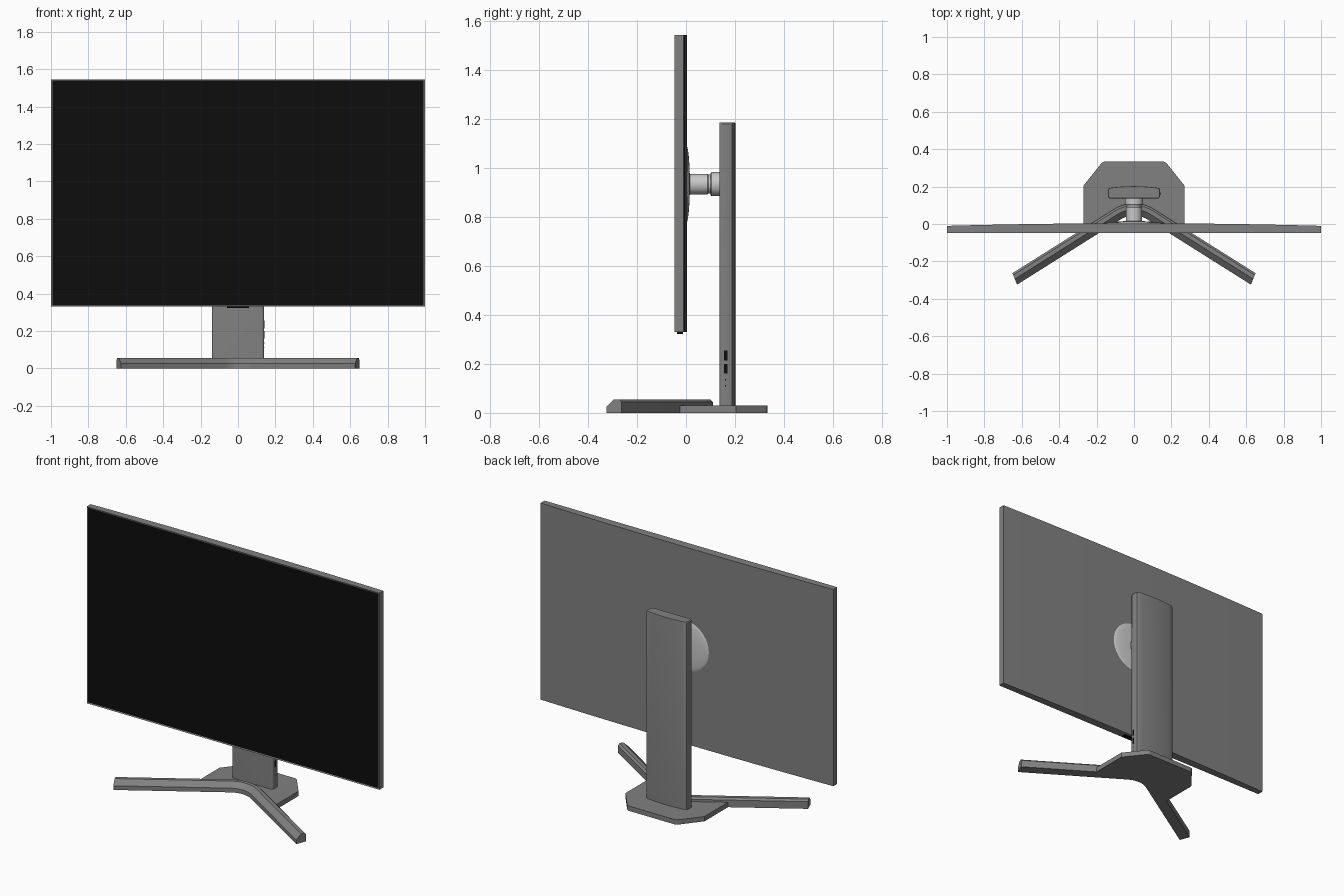
import bpy, bmesh, math
from mathutils import Vector

if "Cube" in bpy.data.objects:
    bpy.data.objects.remove(bpy.data.objects["Cube"])


def material(name, v):
    m = bpy.data.materials.new(name)
    m.diffuse_color = (v, v, v, 1)
    m.use_nodes = True
    m.node_tree.nodes["Principled BSDF"].inputs["Base Color"].default_value = m.diffuse_color
    return m


GREY = material("body grey", 0.22)
LIGHT = material("light grey", 0.58)
BLACK = material("black", 0.004)


def finish(name, bm, mat, smooth=None):
    bmesh.ops.recalc_face_normals(bm, faces=bm.faces)
    me = bpy.data.meshes.new(name)
    bm.to_mesh(me)
    bm.free()
    ob = bpy.data.objects.new(name, me)
    bpy.context.collection.objects.link(ob)
    me.materials.append(mat)
    if smooth:
        bpy.ops.object.select_all(action='DESELECT')
        ob.select_set(True)
        bpy.context.view_layer.objects.active = ob
        bpy.ops.object.shade_smooth_by_angle(angle=math.radians(smooth))
    return ob


def loft(name, rings, mat, smooth=None):
    """Skin a row of closed rings and cap both ends."""
    bm = bmesh.new()
    vs = [[bm.verts.new(p) for p in r] for r in rings]
    n = len(rings[0])
    for a, b in zip(vs, vs[1:]):
        for i in range(n):
            j = (i + 1) % n
            bm.faces.new((a[i], a[j], b[j], b[i]))
    bm.faces.new(vs[0])
    bm.faces.new(vs[-1])
    return finish(name, bm, mat, smooth)


def extrude(name, outline, z0, z1, mat, smooth=None):
    return loft(name, [[(x, y, z) for x, y in outline] for z in (z0, z1)], mat, smooth)


def mirrored(half):
    """Complete a right-hand outline with its left-hand mirror image."""
    return half + [(-x, y) for x, y in reversed(half) if abs(x) > 1e-6]


def box(name, x0, x1, y0, y1, z0, z1, mat):
    return extrude(name, [(x0, y0), (x1, y0), (x1, y1), (x0, y1)], z0, z1, mat)


def lathe(name, profile, zc, mat, sides=48):
    """Turn (radius, y) pairs about a line running along y."""
    rings = [[(r * math.cos(2 * math.pi * i / sides), y,
               zc + r * math.sin(2 * math.pi * i / sides)) for i in range(sides)]
             for r, y in profile]
    return loft(name, rings, mat, 30)


# Display housing: flat front, gently curved back
back = [(1 - i / 8, -0.010 + 0.014 * (1 - (1 - i / 8) ** 2)) for i in range(17)]
panel = extrude("display_housing", [(-1, -0.048), (1, -0.048)] + back, 0.33, 1.545, GREY)

# Screen: inset face of the housing front, in black
panel.data.materials.append(BLACK)
bm = bmesh.new()
bm.from_mesh(panel.data)
front = [f for f in bm.faces if f.normal.y < -0.9]
bmesh.ops.inset_region(bm, faces=front, thickness=0.01, depth=0)
for f in front:
    f.material_index = 1
bmesh.ops.translate(bm, vec=(0, 0.002, 0), verts=list({v for f in front for v in f.verts}))
bm.to_mesh(panel.data)
bm.free()

# Control strip under the display
box("control_strip", -0.06, 0.06, -0.036, -0.012, 0.323, 0.332, BLACK)

# Domed mount plate and swivel neck
dome = [(0.165 * math.cos(t), -0.001 + 0.017 * math.sin(t))
        for t in [math.radians(a) for a in (0, 15, 30, 45, 60, 75)]]
lathe("mount_plate", [(0.165, -0.004)] + dome, 0.935, LIGHT)
lathe("swivel_neck", [(0.042, 0.008), (0.042, 0.087), (0.039, 0.091), (0.039, 0.101),
                      (0.046, 0.101), (0.049, 0.105), (0.049, 0.140)], 0.935, LIGHT)

# Upright column: rounded corners, slightly bowed back
half = [(0.122, 0.137)]
half += [(0.126 + 0.014 * math.sin(t), 0.151 - 0.014 * math.cos(t))
         for t in [math.radians(a) for a in (15, 35, 55, 75, 90)]]
half += [(0.140, 0.182), (0.137, 0.189), (0.130, 0.193)]
half += [(0.13 * (1 - i / 5), 0.193 + 0.009 * (1 - (1 - i / 5) ** 2)) for i in range(1, 6)]
rings = []
for z, s in ((0.02, 1), (1.181, 1), (1.187, 0.97)):
    rings.append([(x * s, 0.168 + (y - 0.168) * s, z) for x, y in mirrored(half)])
loft("column", rings, GREY, 30)

# Sockets and indicator dots on the right side of the column
for i, (z0, z1, y0, y1) in enumerate(((0.214, 0.255, 0.155, 0.169), (0.160, 0.200, 0.155, 0.169),
                                      (0.133, 0.138, 0.159, 0.164), (0.108, 0.113, 0.159, 0.164))):
    box("socket_%d" % (i + 1), 0.136, 0.1412, y0, y1, z0, z1, BLACK)

# Base plate: cut-corner slab whose front follows the legs
extrude("base_plate", mirrored([(0, 0.075), (0.09, 0.058), (0.27, -0.025), (0.27, 0.205),
                                (0.180, 0.318), (0.172, 0.327), (0.158, 0.334)]), 0, 0.03, GREY)

# Legs: one bevelled section swept along a rounded V
W, R, CY, TH = 0.065, 0.2, -0.09, math.radians(32.2)
section = [(0, 0), (0, 0.026), (0.032, 0.055), (0.054, 0.055), (W, 0.044), (W, 0)]


def leg_ring(a, run):
    out = Vector((math.sin(a), math.cos(a)))
    along = Vector((out.y, -out.x)) * (1 if a > 0 else -1)
    ring = []
    for s, z in section:
        extra = 0.012 * (1 - s / W) if run else 0
        p = Vector((0, CY)) + out * (R - W + s) + along * (run + extra)
        ring.append((p.x, p.y, z))
    return ring


path = [(-TH, 0.642)] + [(TH * (i / 6 - 1), 0) for i in range(13)] + [(TH, 0.642)]
loft("legs", [leg_ring(a, run) for a, run in path], GREY, 20)
